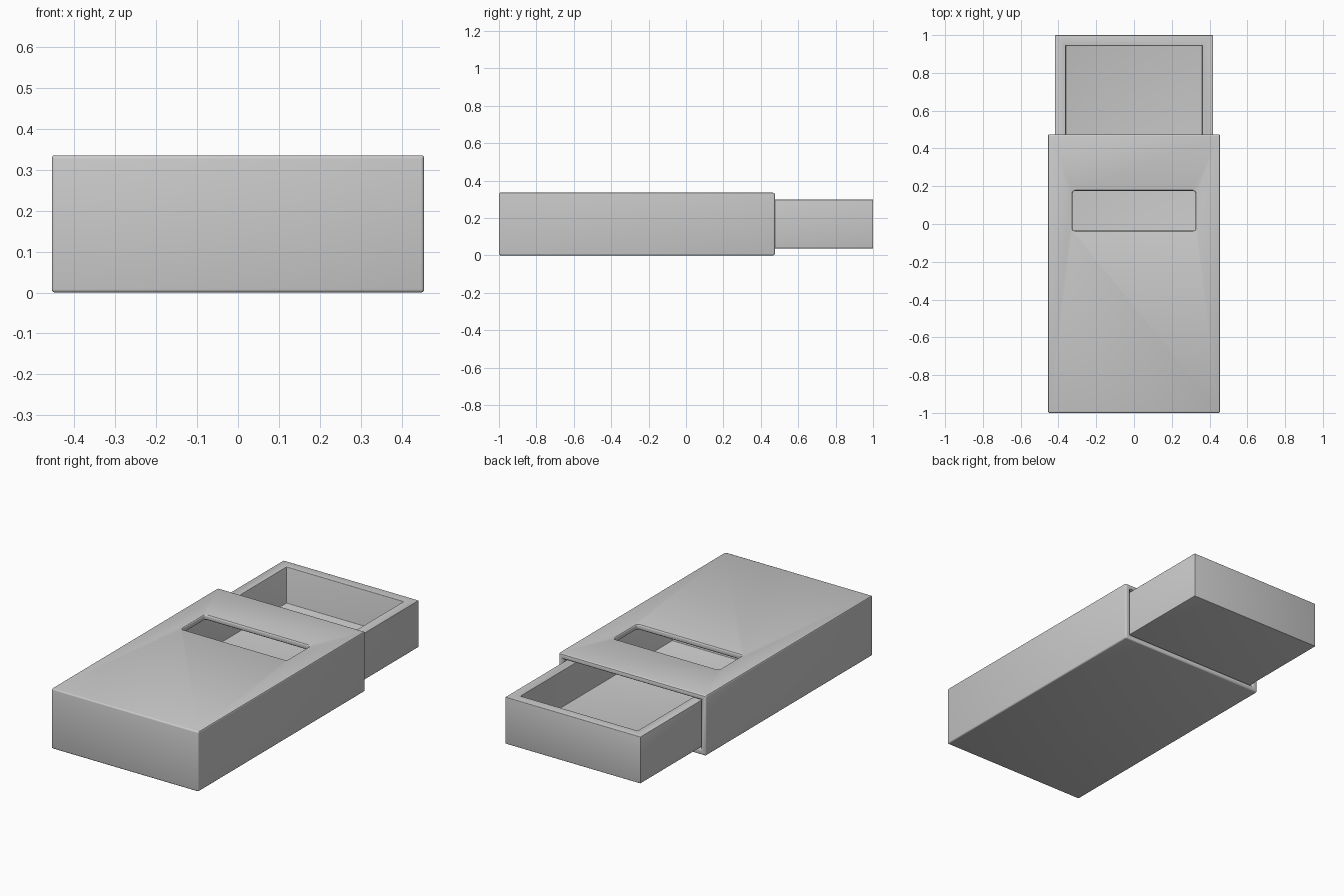
import bpy
import bmesh
from mathutils import Vector

default = bpy.data.objects.get("Cube")
if default:
    bpy.data.objects.remove(default, do_unlink=True)

grey = bpy.data.materials.new("plain_grey")
grey.use_nodes = True
colour = (0.6, 0.6, 0.6, 1)
grey.diffuse_color = colour
grey.node_tree.nodes["Principled BSDF"].inputs["Base Color"].default_value = colour


def box(name, low, high, corner=0):
    """Box between two corners, optionally with rounded upright edges."""
    low, high = Vector(low), Vector(high)
    bm = bmesh.new()
    bmesh.ops.create_cube(bm, size=1)
    for v in bm.verts:
        v.co = (low + high) / 2 + v.co * (high - low)
    if corner:
        upright = [e for e in bm.edges
                   if abs(e.verts[0].co.z - e.verts[1].co.z) > 0.01]
        bmesh.ops.bevel(bm, geom=upright, offset=corner, segments=4,
                        profile=0.5, affect='EDGES')
    mesh = bpy.data.meshes.new(name)
    bm.to_mesh(mesh)
    bm.free()
    mesh.materials.append(grey)
    ob = bpy.data.objects.new(name, mesh)
    bpy.context.collection.objects.link(ob)
    return ob


def carve(ob, cutters, edge):
    """Cut shapes out of a box, then soften its edges."""
    bpy.context.view_layer.objects.active = ob
    ob.select_set(True)
    for cutter in cutters:
        mod = ob.modifiers.new("cut", 'BOOLEAN')
        mod.object = cutter
        mod.solver = 'EXACT'
        bpy.ops.object.modifier_apply(modifier=mod.name)
        bpy.data.objects.remove(cutter, do_unlink=True)
    soft = ob.modifiers.new("soft_edges", 'BEVEL')
    soft.width = edge
    soft.segments = 3
    soft.limit_method = 'ANGLE'
    bpy.ops.object.modifier_apply(modifier=soft.name)
    bpy.ops.object.shade_smooth_by_angle()
    ob.select_set(False)


# Outer sleeve: open at the back, with a window in the top
sleeve = box("sleeve", (-0.455, -1, 0), (0.455, 0.475, 0.335))
carve(sleeve, [
    box("sleeve_hollow", (-0.425, -0.97, 0.03), (0.425, 0.6, 0.305)),
    box("window_cutter", (-0.325, -0.035, 0.2), (0.325, 0.175, 0.5), 0.012),
], 0.008)

# Sliding tray, pulled part of the way out
tray = box("tray", (-0.418, -0.45, 0.037), (0.418, 1, 0.298))
carve(tray, [
    box("tray_hollow", (-0.362, -0.395, 0.095), (0.362, 0.945, 0.5)),
], 0.003)
